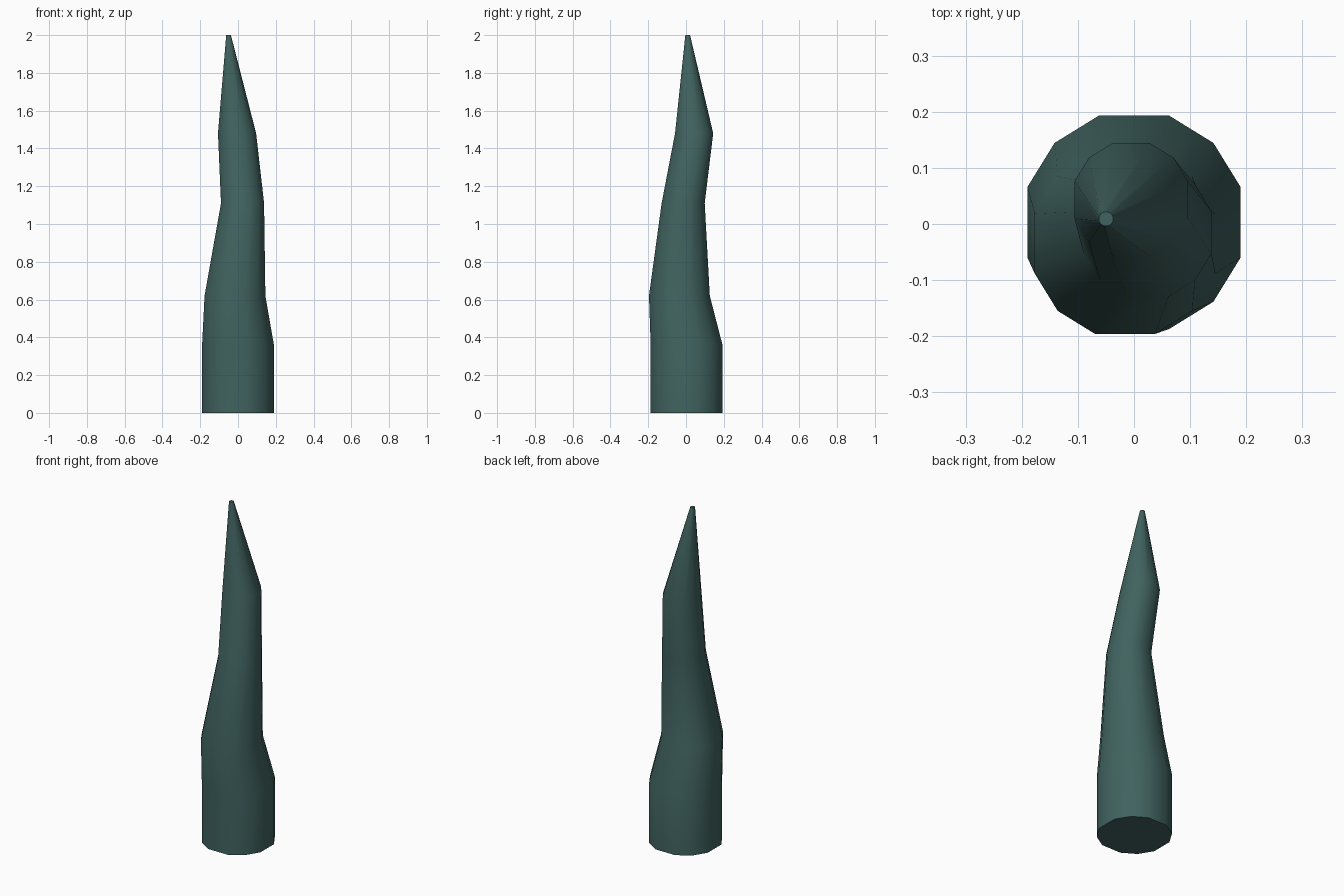
import bpy, bmesh, math

if "Cube" in bpy.data.objects:
    bpy.data.objects.remove(bpy.data.objects["Cube"])

# Level rings up the crooked spike: centre x, centre y, z, half width
RINGS = [
    (0.0, 0.003, 0.0, 0.19),
    (0.0, 0.003, 0.36, 0.19),
    (-0.016, -0.035, 0.62, 0.161),
    (0.024, -0.015, 1.11, 0.114),
    (-0.005, 0.043, 1.48, 0.101),
    (-0.05, 0.009, 2.0, 0.0125),
]
# Twelve-sided cross-section, flats facing the axes
ANGLES = [q * 90 + a for q in range(4) for a in (18.3, 45, 71.7)]

teal = bpy.data.materials.new("dark teal")
teal.diffuse_color = (0.052, 0.125, 0.115, 1)
teal.use_nodes = True
teal.node_tree.nodes["Principled BSDF"].inputs["Base Color"].default_value = teal.diffuse_color

# Loft the rings and cap both ends
bm = bmesh.new()
loops = []
for cx, cy, z, half in RINGS:
    r = half / math.cos(math.radians(18.3))
    loops.append([bm.verts.new((cx + r * math.cos(math.radians(a)),
                                cy + r * math.sin(math.radians(a)), z)) for a in ANGLES])
n = len(ANGLES)
for low, high in zip(loops, loops[1:]):
    for i in range(n):
        j = (i + 1) % n
        bm.faces.new((low[i], low[j], high[j], high[i]))
bm.faces.new(loops[0][::-1])
bm.faces.new(loops[-1])

mesh = bpy.data.meshes.new("crooked_spike")
bm.to_mesh(mesh)
bm.free()
mesh.materials.append(teal)
spike = bpy.data.objects.new("crooked_spike", mesh)
bpy.context.collection.objects.link(spike)

# Smooth sides, crisp end caps
bpy.context.view_layer.objects.active = spike
spike.select_set(True)
bpy.ops.object.shade_smooth_by_angle(angle=math.radians(40))
